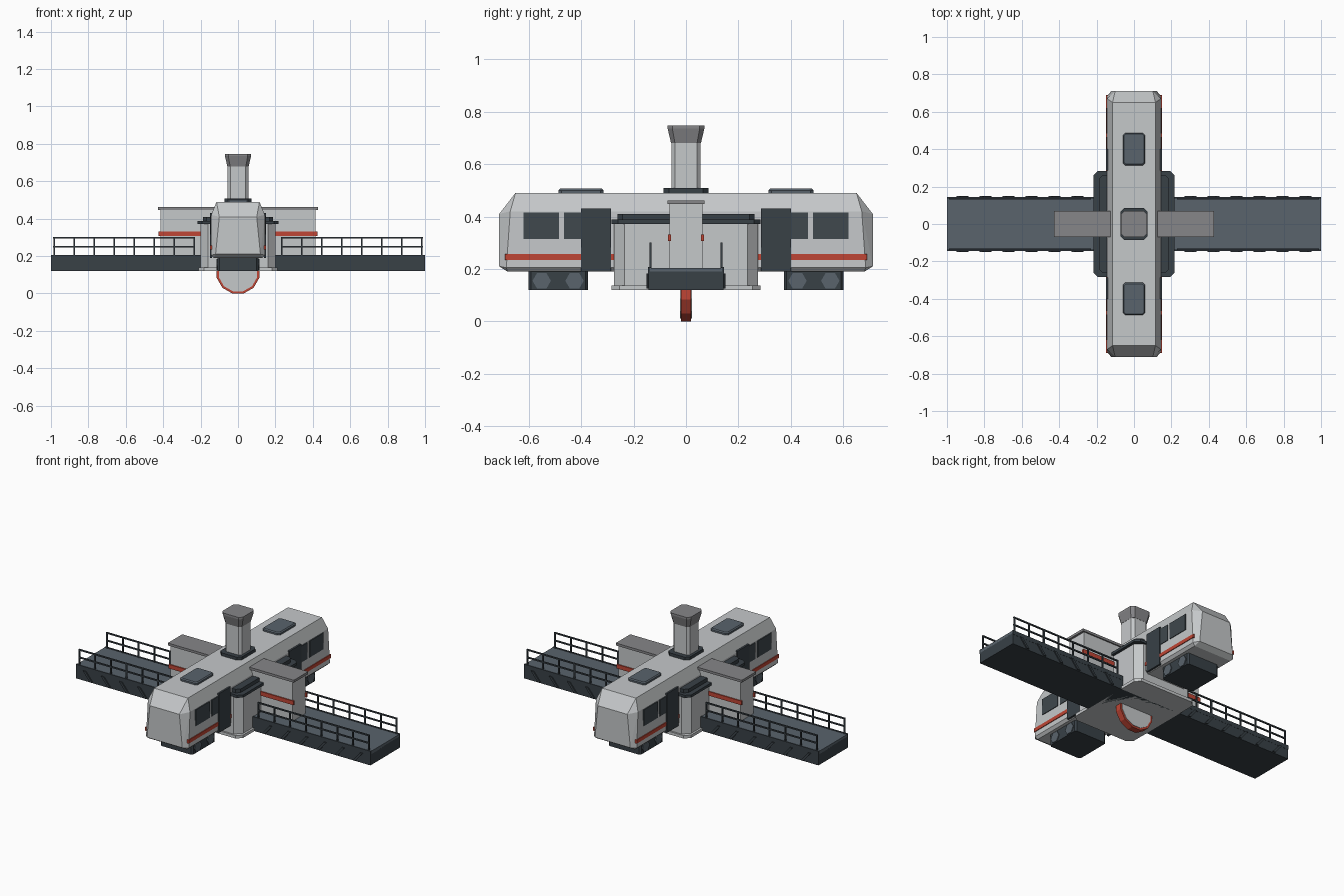
import bpy, bmesh, math
from mathutils import Vector

old = bpy.data.objects.get("Cube")
if old:
    bpy.data.objects.remove(old, do_unlink=True)


def material(name, r, g, b):
    m = bpy.data.materials.new(name)
    m.use_nodes = True
    m.diffuse_color = (r, g, b, 1)
    m.node_tree.nodes["Principled BSDF"].inputs["Base Color"].default_value = (r, g, b, 1)
    return m


PALE = material("pale grey", 0.56, 0.58, 0.59)
MID = material("mid grey", 0.24, 0.24, 0.25)
SLATE = material("slate", 0.10, 0.125, 0.15)
DARK = material("charcoal", 0.04, 0.052, 0.062)
GLASS = material("window glass", 0.05, 0.065, 0.075)
RED = material("signal red", 0.52, 0.06, 0.035)
SIGNS = (-1, 1)


def finish(name, bm, *mats):
    bmesh.ops.recalc_face_normals(bm, faces=bm.faces)
    me = bpy.data.meshes.new(name)
    bm.to_mesh(me)
    bm.free()
    for m in mats:
        me.materials.append(m)
    ob = bpy.data.objects.new(name, me)
    bpy.context.collection.objects.link(ob)
    return ob


def box(name, mat, x, y, z):
    """Box from (min, max) ranges along each axis."""
    bm = bmesh.new()
    bmesh.ops.create_cube(bm, size=1)
    for v in bm.verts:
        v.co = [r[0] + (r[1] - r[0]) * (c + 0.5) for r, c in zip((x, y, z), v.co)]
    return finish(name, bm, mat)


def side(s, a, b):
    return tuple(sorted((s * a, s * b)))


def tower(name, mat, sections, cx=0, cy=0):
    """Stack of corner-cut rectangles: (half x, half y, cut, z)."""
    bm = bmesh.new()
    rings = []
    for hx, hy, c, z in sections:
        pts = [(hx, c - hy), (hx, hy - c), (hx - c, hy), (c - hx, hy),
               (-hx, hy - c), (-hx, c - hy), (c - hx, -hy), (hx - c, -hy)]
        rings.append([bm.verts.new((cx + px, cy + py, z)) for px, py in pts])
    for a, b in zip(rings, rings[1:]):
        for i in range(8):
            j = (i + 1) % 8
            bm.faces.new((a[i], a[j], b[j], b[i]))
    bm.faces.new(rings[0])
    bm.faces.new(rings[-1])
    return finish(name, bm, mat)


def slab(name, mat, hx, hy, cut, z0, z1, cx=0, cy=0):
    return tower(name, mat, [(hx, hy, cut, z0), (hx, hy, cut, z1)], cx, cy)


def cylinder(name, mat, radius, depth, sides, axis, centre, turn):
    bm = bmesh.new()
    bmesh.ops.create_cone(bm, cap_ends=True, segments=sides, radius1=radius,
                          radius2=radius, depth=depth)
    q = Vector((0, 0, 1)).rotation_difference(Vector(axis))
    for v in bm.verts:
        c, s = math.cos(turn), math.sin(turn)
        p = Vector((v.co.x * c - v.co.y * s, v.co.x * s + v.co.y * c, v.co.z))
        v.co = q @ p + Vector(centre)
    return finish(name, bm, mat)


# Long carriage with chamfered roof and bevelled ends
bm = bmesh.new()
for sx in SIGNS:
    for sy in SIGNS:
        for x, y, z in ((.145, .685, .205), (.13, .68, .19), (.143, .67, .42),
                        (.115, .65, .49), (.12, .712, .21), (.10, .712, .41)):
            bm.verts.new((sx * x, sy * y, z))
bmesh.ops.convex_hull(bm, input=bm.verts)
bmesh.ops.dissolve_limit(bm, angle_limit=0.02, verts=bm.verts, edges=bm.edges)
finish("carriage", bm, PALE)

for sy in SIGNS:
    # Carriage sides
    for sx in SIGNS:
        wall = side(sx, .138, .148)
        box("window_large", GLASS, wall, side(sy, .485, .62), (.315, .415))
        box("window_small", GLASS, wall, side(sy, .39, .465), (.315, .415))
        box("door", DARK, side(sx, .138, .15), side(sy, .285, .40), (.19, .43))
        box("carriage_stripe", RED, side(sx, .138, .149), side(sy, .27, .69), (.235, .257))
    # Undercarriage and roof
    slab("bogie", DARK, .11, .113, .01, .12, .192, cy=sy * .487)
    for y in (.425, .55):
        for sx in SIGNS:
            cylinder("wheel", SLATE, .035, .012, 6, (1, 0, 0),
                     (sx * .109, sy * y, .155), 0)
    tower("roof_hatch", SLATE, [(.06, .086, .012, .485), (.06, .086, .012, .5),
                                (.054, .08, .01, .506)], cy=sy * .4)

# Chimney
slab("chimney_base", DARK, .072, .085, .02, .485, .508)
slab("chimney_shaft", PALE, .056, .056, .015, .5, .685)
tower("chimney_cap", MID, [(.057, .057, .015, .68), (.07, .07, .018, .735),
                           (.07, .07, .018, .747)])

# Central hall with stepped roof
slab("hall_base", PALE, .212, .284, .03, .12, .138)
slab("hall_walls", PALE, .2, .274, .04, .13, .378)
slab("hall_roof_lower", DARK, .217, .284, .025, .372, .388)
slab("hall_roof_upper", DARK, .188, .262, .02, .385, .41)

for sx in SIGNS:
    # Side wing
    box("wing", PALE, side(sx, .12, .415), (-.062, .062), (.19, .452))
    box("wing_cap", MID, side(sx, .12, .428), (-.07, .07), (.447, .462))
    for sy in SIGNS:
        box("wing_stripe", RED, side(sx, .15, .425), side(sy, .058, .069), (.307, .332))

# Walkway
box("walkway_beam", DARK, (-1, 1), (-.143, .143), (.12, .19))
box("walkway_deck", SLATE, (-1, 1), (-.138, .138), (.185, .204))
for sy in SIGNS:
    box("walkway_kerb", DARK, (-1, 1), side(sy, .134, .144), (.18, .207))
    for sx in SIGNS:
        for z in (.25, .297):
            box("rail", DARK, side(sx, .23, .988), side(sy, .131, .139), (z - .004, z + .004))
        for i in range(8):
            x = .234 + i * .107
            box("rail_post", DARK, side(sx, x - .004, x + .004),
                side(sy, .131, .139), (.2, .3))
        # Slanted braces along the beam
        for i in range(6):
            x = .27 + i * .123
            bm = bmesh.new()
            vs = [bm.verts.new((sx * px, sy * y, z)) for y in (.14, .15)
                  for px, z in ((x, .125), (x + .018, .125), (x + .065, .182), (x + .047, .182))]
            bmesh.ops.convex_hull(bm, input=vs)
            finish("brace", bm, DARK)

# Round dial under the hall
cylinder("dial_rim", RED, .118, .04, 12, (0, 1, 0), (0, 0, .114), math.pi / 12)
cylinder("dial_face", PALE, .106, .046, 12, (0, 1, 0), (0, 0, .114), math.pi / 12)
